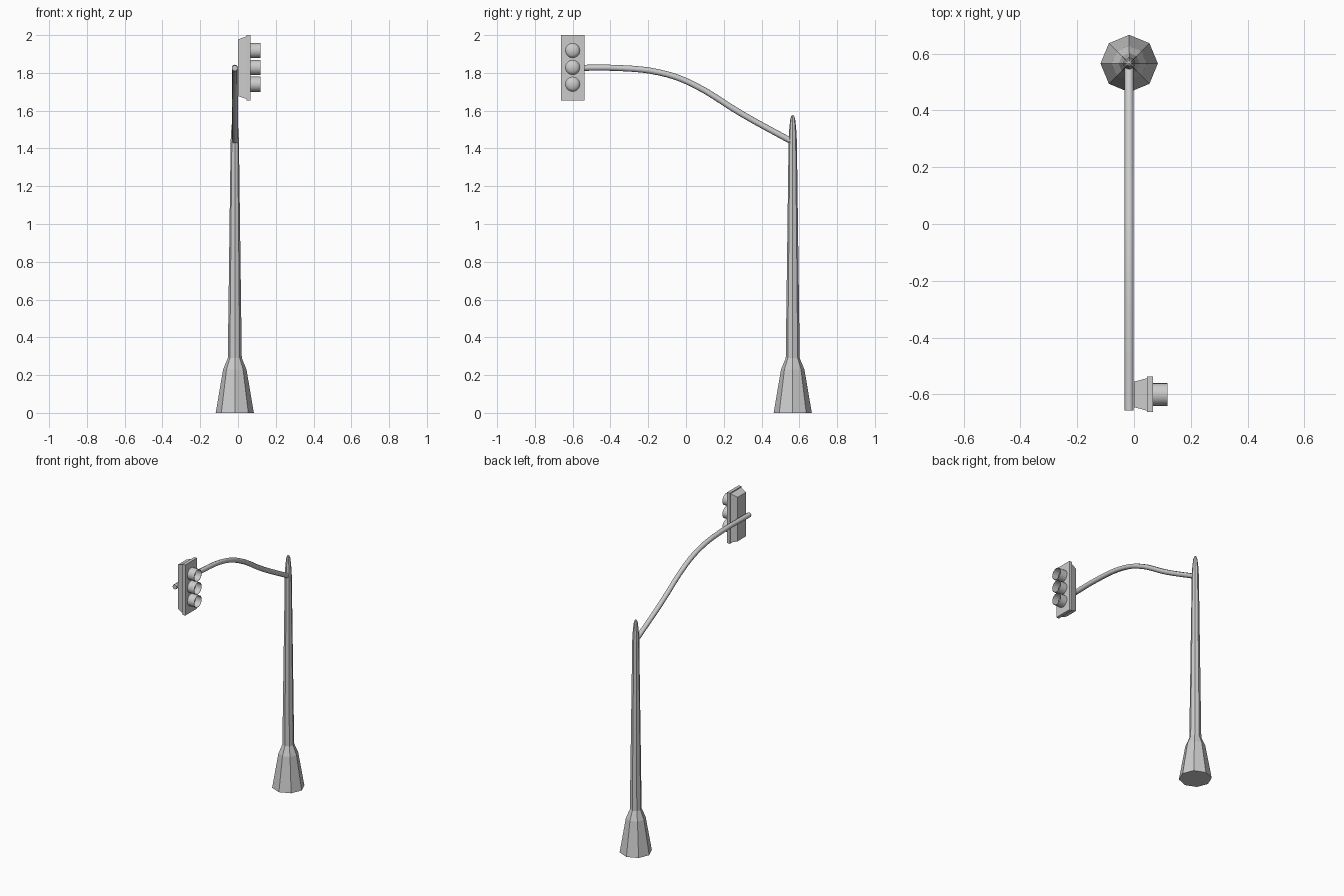
import bpy, bmesh, math

if "Cube" in bpy.data.objects:
    bpy.data.objects.remove(bpy.data.objects["Cube"])

PX, PY = -0.017, 0.565      # pole axis
LY = -0.60                  # signal head centre in y


def add_mesh(name, bm):
    bmesh.ops.recalc_face_normals(bm, faces=bm.faces)
    me = bpy.data.meshes.new(name)
    bm.to_mesh(me)
    bm.free()
    ob = bpy.data.objects.new(name, me)
    bpy.context.collection.objects.link(ob)
    return ob


def bridge(bm, rings, closed=False):
    pairs = list(zip(rings, rings[1:]))
    if closed:
        pairs.append((rings[-1], rings[0]))
    for a, b in pairs:
        n = len(a)
        for i in range(n):
            j = (i + 1) % n
            bm.faces.new((a[i], a[j], b[j], b[i]))


def lathe(name, profile, sides, place, caps=False, closed=False):
    """Turn (radius, height) pairs around an axis; place maps to world."""
    bm = bmesh.new()
    rings = []
    for r, h in profile:
        ring = []
        for i in range(sides):
            a = 2 * math.pi * i / sides
            ring.append(bm.verts.new(place(r * math.cos(a), r * math.sin(a), h)))
        rings.append(ring)
    bridge(bm, rings, closed)
    if caps:
        bm.faces.new(rings[0])
        bm.faces.new(rings[-1])
    return add_mesh(name, bm)


def smooth(ob, angle):
    bpy.ops.object.select_all(action='DESELECT')
    ob.select_set(True)
    bpy.context.view_layer.objects.active = ob
    bpy.ops.object.shade_smooth_by_angle(angle=math.radians(angle))


# Octagonal pole with flared base and rounded tip
lathe("pole", [(0.101, 0), (0.062, 0.23), (0.037, 0.29), (0.022, 1.44),
               (0.018, 1.51), (0.013, 1.555), (0.007, 1.573), (0.002, 1.577)],
      8, lambda u, v, h: (PX + u, PY + v, h), caps=True)

# Curved arm
path = [(0.56, 1.437), (0.3, 1.58), (0.02, 1.748), (-0.14, 1.802),
        (-0.34, 1.825), (-0.657, 1.825)]
cu = bpy.data.curves.new("arm", 'CURVE')
cu.dimensions = '3D'
cu.bevel_depth = 0.016
cu.bevel_resolution = 2
cu.resolution_u = 4
cu.use_fill_caps = True
sp = cu.splines.new('BEZIER')
sp.bezier_points.add(len(path) - 1)
for p, (y, z) in zip(sp.bezier_points, path):
    p.co = (PX, y, z)
    p.handle_left_type = p.handle_right_type = 'AUTO'
arm = bpy.data.objects.new("arm", cu)
bpy.context.collection.objects.link(arm)
bpy.context.view_layer.objects.active = arm
arm.select_set(True)
bpy.ops.object.convert(target='MESH')
smooth(arm, 50)

# Signal housing: tapered back and a rectangular front plate (x, half y, half z)
bm = bmesh.new()
rings = []
for x, hy, hz in [(0.0, 0.045, 0.150), (0.046, 0.057, 0.166),
                  (0.046, 0.0625, 0.1725), (0.067, 0.0625, 0.1725)]:
    rings.append([bm.verts.new((x, LY + sy * hy, 1.8275 + sz * hz))
                  for sy, sz in ((-1, -1), (1, -1), (1, 1), (-1, 1))])
bridge(bm, rings)
bm.faces.new(rings[0])
bm.faces.new(rings[-1])
add_mesh("signal_housing", bm)

# Three visors, each with a domed lens inside
for label, z in (("top", 1.918), ("middle", 1.829), ("bottom", 1.74)):
    def place(u, v, h, z=z):
        return (h, LY + u, z + v)
    visor = lathe(label + "_visor", [(0.040, 0.066), (0.040, 0.118),
                                     (0.038, 0.118), (0.038, 0.066)],
                  20, place, closed=True)
    smooth(visor, 30)
    dome = [(0.038 * math.cos(t), 0.067 + 0.02 * math.sin(t))
            for t in (0, 0.4, 0.8, 1.2, 1.5)]
    smooth(lathe(label + "_lens", dome, 20, place, caps=True), 40)
